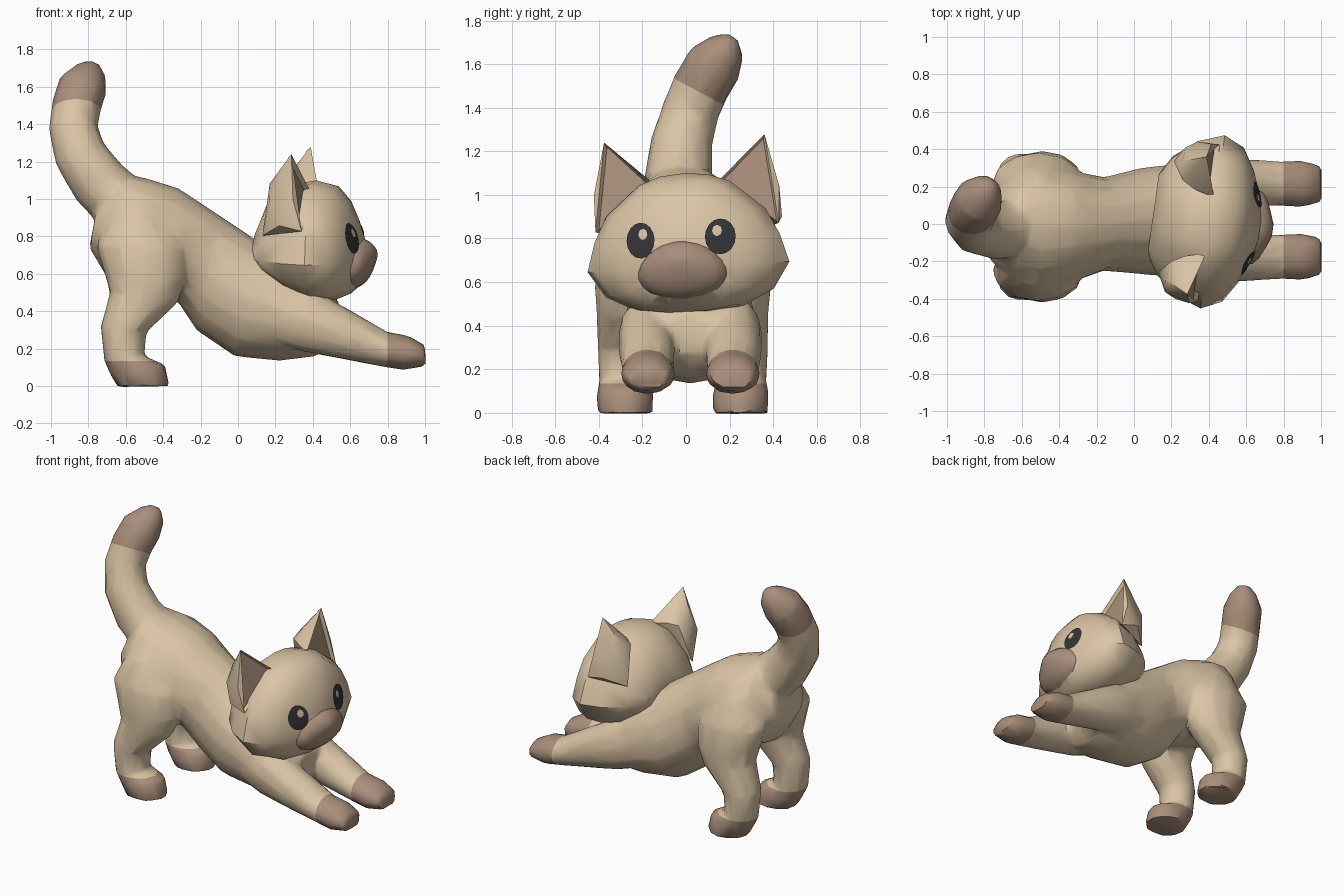
import bpy, bmesh, math
from mathutils import Vector, Matrix
from mathutils.bvhtree import BVHTree

if "Cube" in bpy.data.objects:
    bpy.data.objects.remove(bpy.data.objects["Cube"])


def material(name, rgb):
    m = bpy.data.materials.new(name)
    m.diffuse_color = (*rgb, 1)
    m.use_nodes = True
    m.node_tree.nodes["Principled BSDF"].inputs["Base Color"].default_value = m.diffuse_color
    return m


TAN = material("tan fur", (0.71, 0.56, 0.38))
BROWN = material("brown points", (0.40, 0.275, 0.20))
DARK = material("dark eye", (0.035, 0.035, 0.04))


def select(ob):
    bpy.ops.object.select_all(action='DESELECT')
    ob.select_set(True)
    bpy.context.view_layer.objects.active = ob


def finish(name, bm, mats=(TAN, BROWN), angle=40):
    bmesh.ops.recalc_face_normals(bm, faces=bm.faces)
    me = bpy.data.meshes.new(name)
    bm.to_mesh(me)
    bm.free()
    for m in mats:
        me.materials.append(m)
    ob = bpy.data.objects.new(name, me)
    bpy.context.collection.objects.link(ob)
    select(ob)
    bpy.ops.object.shade_smooth_by_angle(angle=math.radians(angle))
    return ob


def skin(rings):
    """Closed skin through rings of points."""
    bm = bmesh.new()
    vs = [[bm.verts.new(p) for p in r] for r in rings]
    n = len(vs[0])
    for a, b in zip(vs, vs[1:]):
        for i in range(n):
            j = (i + 1) % n
            bm.faces.new((a[i], a[j], b[j], b[i]))
    bm.faces.new(vs[0])
    bm.faces.new(vs[-1])
    return bm


def ellipse(c, u, v, n=12):
    return [c + u * math.cos(t) + v * math.sin(t)
            for t in (2 * math.pi * i / n for i in range(n))]


def side_loft(stations, n=12):
    """Stations: side-view point, opposite point, centre y, half width."""
    rings = []
    for ax, az, bx, bz, y, w in stations:
        a, b = Vector((ax, y, az)), Vector((bx, y, bz))
        rings.append(ellipse((a + b) / 2, (a - b) / 2, Vector((0, w, 0)), n))
    return skin(rings)


# Torso, rump to chest
parts = [finish("torso", side_loft([
    (-.75, .97, -.795, .74, -.02, .17), (-.62, 1.135, -.70, .58, -.01, .28),
    (-.50, 1.115, -.50, .50, -.01, .33), (-.32, 1.06, -.32, .45, -.01, .295),
    (-.10, .915, -.22, .295, 0, .25), (.10, .78, -.02, .16, .015, .285),
    (.30, .68, .22, .135, .02, .305), (.47, .55, .42, .16, .02, .27),
    (.54, .45, .52, .26, .02, .14)], 16))]

# Legs
for s in (-1, 1):
    hind = [(-.68, .92, -.42, .95, .19, .12), (-.76, .75, -.275, .74, .235, .16),
            (-.705, .57, -.275, .57, .25, .155), (-.685, .50, -.325, .44, .255, .14),
            (-.735, .32, -.49, .285, .27, .122), (-.715, .13, -.50, .16, .27, .115),
            (-.69, .07, -.39, .115, .265, .13), (-.645, -.005, -.365, .0, .265, .128)]
    parts.append(finish("hind_leg", side_loft(
        [(*p[:4], s * p[4] - .015, p[5]) for p in hind])))
    fore = [(.20, .56, .15, .25, .19, .10), (.38, .53, .34, .185, .20, .13),
            (.55, .435, .50, .155, .20, .13), (.80, .29, .79, .10, .195, .12),
            (.91, .27, .88, .085, .195, .127), (1.0, .22, 1.005, .105, .195, .10)]
    parts.append(finish("front_leg", side_loft(
        [(*p[:4], s * p[4] + .02, p[5]) for p in fore])))

# Tail
path = [(-.62, -.02, .97, .16), (-.745, -.035, 1.09, .155), (-.845, -.02, 1.24, .142),
        (-.882, .02, 1.38, .132), (-.862, .07, 1.50, .133), (-.83, .13, 1.60, .133),
        (-.79, .185, 1.675, .09), (-.775, .21, 1.725, .035)]
rings = []
for i, p in enumerate(path):
    a, b = path[max(i - 1, 0)], path[min(i + 1, len(path) - 1)]
    t = (Vector(b[:3]) - Vector(a[:3])).normalized()
    u = t.cross(Vector((0, 1, 0))).normalized()
    rings.append(ellipse(Vector(p[:3]), u * p[3], t.cross(u) * p[3]))
parts.append(finish("tail", skin(rings)))

# Blend torso, legs and tail into one faceted body
for ob in parts:
    ob.select_set(True)
bpy.context.view_layer.objects.active = parts[0]
bpy.ops.object.join()
body = parts[0]
body.name = "body"
select(body)
mod = body.modifiers.new("blend", 'REMESH')
mod.mode, mod.voxel_size = 'VOXEL', .017
mod = body.modifiers.new("soften", 'SMOOTH')
mod.factor, mod.iterations = .5, 5
mod = body.modifiers.new("facet", 'DECIMATE')
mod.ratio = .05
for m in list(body.modifiers):
    bpy.ops.object.modifier_apply(modifier=m.name)

# Brown tail tip, front paws and hind feet, cut along clean planes
bm = bmesh.new()
bm.from_mesh(body.data)
for co, no, area in (((0, 0, 1.505), (0, .54, 1), lambda c: c.z > 1.2),
                     ((.80, 0, 0), (1, 0, 0), lambda c: c.x > .6),
                     ((0, 0, .135), (0, 0, -1), lambda c: c.x < -.3)):
    co, no = Vector(co), Vector(no)
    faces = [f for f in bm.faces if area(f.calc_center_median())]
    geom = set(faces)
    for f in faces:
        geom.update(f.edges, f.verts)
    bmesh.ops.bisect_plane(bm, geom=list(geom), plane_co=co, plane_no=no, dist=.0005)
    for f in bm.faces:
        c = f.calc_center_median()
        if area(c) and (c - co).dot(no) > 0:
            f.material_index = 1
bm.to_mesh(body.data)
bm.free()

# Head: built facing +x, then turned and tilted a little
PIVOT = Vector((.42, 0, .70))
TURN = (Matrix.Translation(PIVOT + Vector((0, .01, 0)))
        @ Matrix.Rotation(math.radians(-8), 4, 'Z')
        @ Matrix.Rotation(math.radians(3), 4, 'X') @ Matrix.Translation(-PIVOT))
half = [(0, .40), (.11, .39), (.21, .355), (.37, .22), (.43, .10), (.468, -.03),
        (.39, -.15), (.25, -.22), (.10, -.24), (0, -.24)]
outline = half + [(-y, z) for y, z in half[-2:0:-1]]
sections = [(.10, .46, .32, .15), (.16, .68, .68, .42), (.28, .89, .94, .80),
            (.42, 1, 1, 1), (.53, .89, .93, .98), (.60, .65, .73, .86),
            (.642, .42, .50, .70), (.675, .20, .25, .40)]
bm = skin([[Vector((x, y * w, .70 + z * (up if z > 0 else dn))) for y, z in outline]
           for x, w, up, dn in sections])
bmesh.ops.triangulate(bm, faces=bm.faces)
surface = BVHTree.FromBMesh(bm)
head = finish("head", bm)
merged, plates = [], []


def patch(name, y, z, ry, rz, lift, mat, n=16):
    """Thin oval plate draped over the face."""
    bm = bmesh.new()

    def drape(k, t):
        py, pz = y + ry * k * math.cos(t), z + rz * k * math.sin(t)
        hit = surface.ray_cast(Vector((2, py, pz)), Vector((-1, 0, 0)))[0]
        return bm.verts.new(hit + Vector((lift, 0, 0)))
    centre = drape(0, 0)
    loops = [[drape(k, 2 * math.pi * i / n) for i in range(n)]
             for k in (.25, .5, .75, 1)]
    for i in range(n):
        j = (i + 1) % n
        bm.faces.new((centre, loops[0][i], loops[0][j]))
        for a, b in zip(loops, loops[1:]):
            bm.faces.new((a[i], b[i], b[j], a[j]))
    plates.append(finish(name, bm, (mat,)))


for s, side in ((-1, "near"), (1, "far")):
    # Eye with a light glint
    patch("eye_" + side, s * .185, .80, .068, .082, .008, DARK)
    patch("eye_glint_" + side, s * .172, .828, .022, .026, .014, TAN, 8)

    # Ear: rounded shell with a recessed brown opening
    bm = bmesh.new()
    rim = [bm.verts.new((x, s * y, z)) for x, y, z in (
        (.34, .372, 1.26), (.41, .15, 1.05), (.40, .425, .85))]
    for x, y, z in ((.355, .43, 1.02), (.28, .425, .88), (.23, .22, 1.07),
                    (.215, .32, 1.10), (.22, .39, 1.0), (.17, .30, .82), (.30, .18, 1.08)):
        bm.verts.new((x, s * y, z))
    bmesh.ops.convex_hull(bm, input=bm.verts)
    bmesh.ops.recalc_face_normals(bm, faces=bm.faces)
    opening = max(bm.faces, key=lambda f: sum(v in rim for v in f.verts))
    bmesh.ops.inset_individual(bm, faces=[opening], thickness=.018)
    opening.material_index = 1
    bmesh.ops.translate(bm, verts=opening.verts, vec=opening.normal * -.025)
    merged.append(finish("ear_" + side, bm))

# Muzzle with a raised nose
bm = bmesh.new()
bmesh.ops.create_uvsphere(bm, u_segments=18, v_segments=12, radius=1)
for v in bm.verts:
    x, y, z = v.co
    nose = .022 * math.exp(-8 * y * y - 6 * (z - .45) ** 2) if x > 0 else 0
    v.co = (.63 + .10 * x + .02 * z + nose, y * (.205 - .03 * z), .655 + .135 * z)
for f in bm.faces:
    f.material_index = 1
merged.append(finish("muzzle", bm))

# Join ears, muzzle and head onto the body without hidden inner walls
for ob in (head, *merged, *plates):
    ob.data.transform(TURN)
select(body)
for part in (head, *merged):
    mod = body.modifiers.new("join", 'BOOLEAN')
    mod.operation, mod.solver, mod.object = 'UNION', 'EXACT', part
    bpy.ops.object.modifier_apply(modifier=mod.name)
    bpy.data.objects.remove(part)
bpy.ops.object.shade_smooth_by_angle(angle=math.radians(40))
body.name = "furry_body_and_head"
